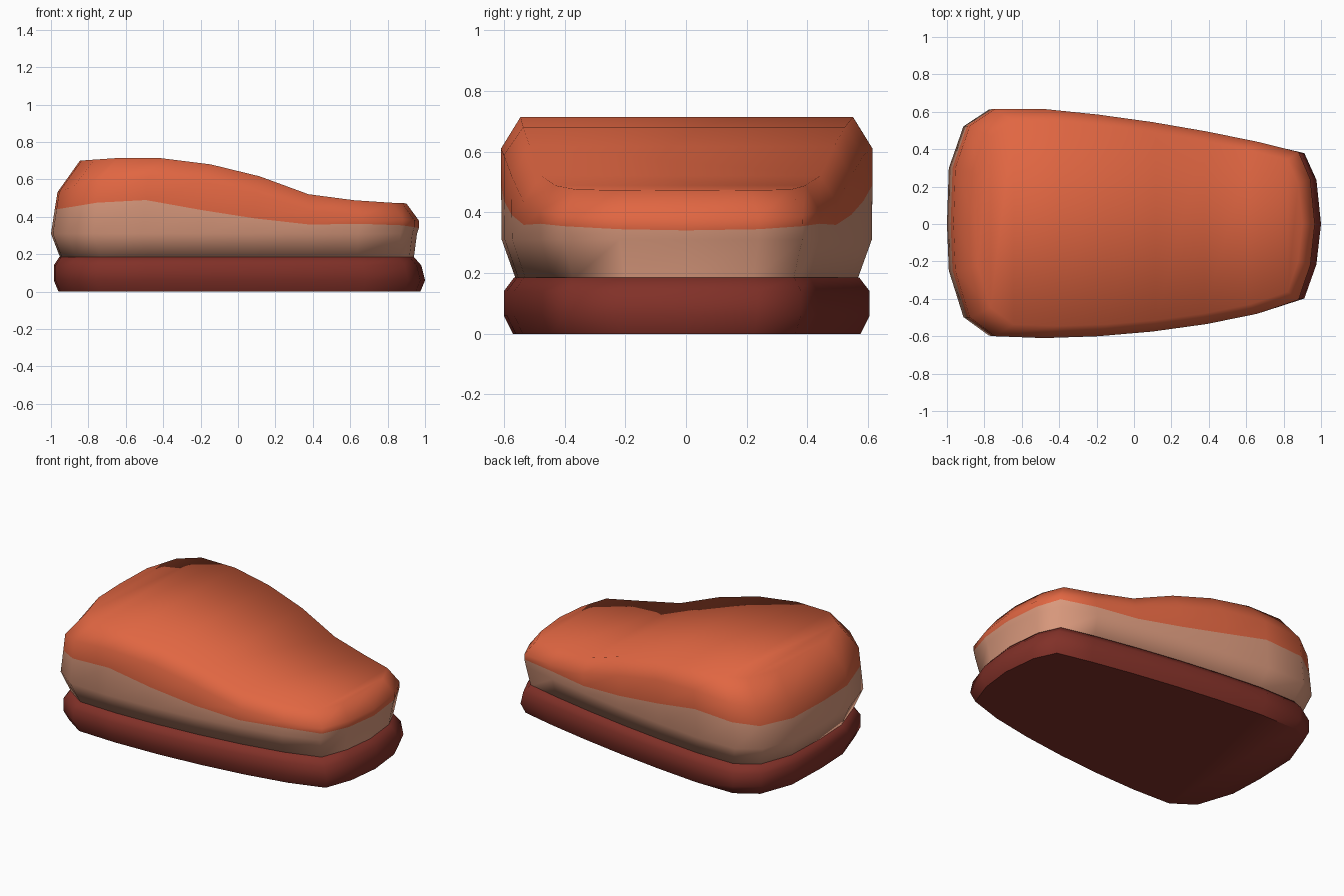
import bpy, bmesh, math

if "Cube" in bpy.data.objects:
    bpy.data.objects.remove(bpy.data.objects["Cube"])

# Plan outline stations: x, back y, front y (the two ends are single points)
PLAN = [(-.99, .30, -.25), (-.91, .525, -.50), (-.77, .615, -.60), (-.5, .615, -.61),
        (-.2, .585, -.60), (.1, .545, -.575), (.4, .495, -.535), (.68, .44, -.48),
        (.91, .385, -.405), (.975, .24, -.22)]
OUTLINE = ([(-1, 0)] + [(x, f) for x, b, f in PLAN] + [(1, 0)]
           + [(x, b) for x, b, f in reversed(PLAN)])
N = len(OUTLINE)

# Height profiles along x
TOP = [(-.85, .70), (-.53, .722), (-.23, .70), (.1, .622), (.4, .512), (.7, .48), (.9, .472)]
SHOULDER = [(-.97, .53), (-.8, .59), (-.5, .61), (-.2, .59), (.1, .52), (.4, .43),
            (.7, .40), (.97, .38)]
COLOUR_LINE = [(-.96, .44), (-.8, .47), (-.55, .50), (-.25, .445), (0, .405), (.3, .36),
               (.6, .355), (.75, .375), (.97, .34)]


def profile(pts):
    def f(x):
        if x <= pts[0][0]:
            return pts[0][1]
        for (xa, za), (xb, zb) in zip(pts, pts[1:]):
            if x <= xb:
                return za + (zb - za) * (x - xa) / (xb - xa)
        return pts[-1][1]
    return f


def flat(z):
    return lambda x: z


def material(name, col):
    m = bpy.data.materials.new(name)
    m.diffuse_color = (*col, 1)
    m.use_nodes = True
    m.node_tree.nodes["Principled BSDF"].inputs["Base Color"].default_value = m.diffuse_color
    return m


def ring(bm, x0, x1, half_width, height):
    """One copy of the outline fitted to x0..x1 and a half width."""
    out = []
    for px, py in OUTLINE:
        x = x0 + (x1 - x0) * (px + 1) / 2
        out.append(bm.verts.new((x, py * half_width / .615, height(x))))
    return out


def cap(bm, r, mat):
    """Close a ring with strips running across y."""
    for i in range(N // 2):
        a, b, c, d = r[i], r[i + 1], r[(N - i - 1) % N], r[(N - i) % N]
        vs = []
        for v in (a, b, c, d):
            if v not in vs:
                vs.append(v)
        bm.faces.new(vs).material_index = mat


def loft(name, rings, mats, band_mats, angle):
    bm = bmesh.new()
    rs = [ring(bm, *r) for r in rings]
    for a, b, m in zip(rs, rs[1:], band_mats):
        for i in range(N):
            j = (i + 1) % N
            bm.faces.new((a[i], a[j], b[j], b[i])).material_index = m
    cap(bm, rs[0], band_mats[0])
    cap(bm, rs[-1], band_mats[-1])
    bmesh.ops.recalc_face_normals(bm, faces=bm.faces)
    me = bpy.data.meshes.new(name)
    bm.to_mesh(me)
    bm.free()
    for m in mats:
        me.materials.append(m)
    ob = bpy.data.objects.new(name, me)
    bpy.context.collection.objects.link(ob)
    bpy.context.view_layer.objects.active = ob
    ob.select_set(True)
    bpy.ops.object.shade_smooth_by_angle(angle=math.radians(angle))
    ob.select_set(False)
    return ob


orange = material("orange", (.75, .133, .054))
beige = material("beige", (.70, .32, .205))
maroon = material("dark_red", (.22, .03, .021))

# Dark base slab with rounded sides
loft("base", [(-.96, .975, .575, flat(0)), (-.985, 1.0, .605, flat(.06)),
              (-.985, .98, .605, flat(.14)), (-.955, .94, .57, flat(.186))],
     [maroon], [0, 0, 0], 60)

# Sloping body: beige lower band, orange upper
loft("body", [(-.95, .94, .565, flat(.18)), (-1.0, .957, .612, flat(.31)),
              (-.98, .967, .614, profile(COLOUR_LINE)),
              (-.965, .967, .615, profile(SHOULDER)),
              (-.845, .90, .55, profile(TOP))],
     [beige, orange], [0, 0, 1, 1], 75)
